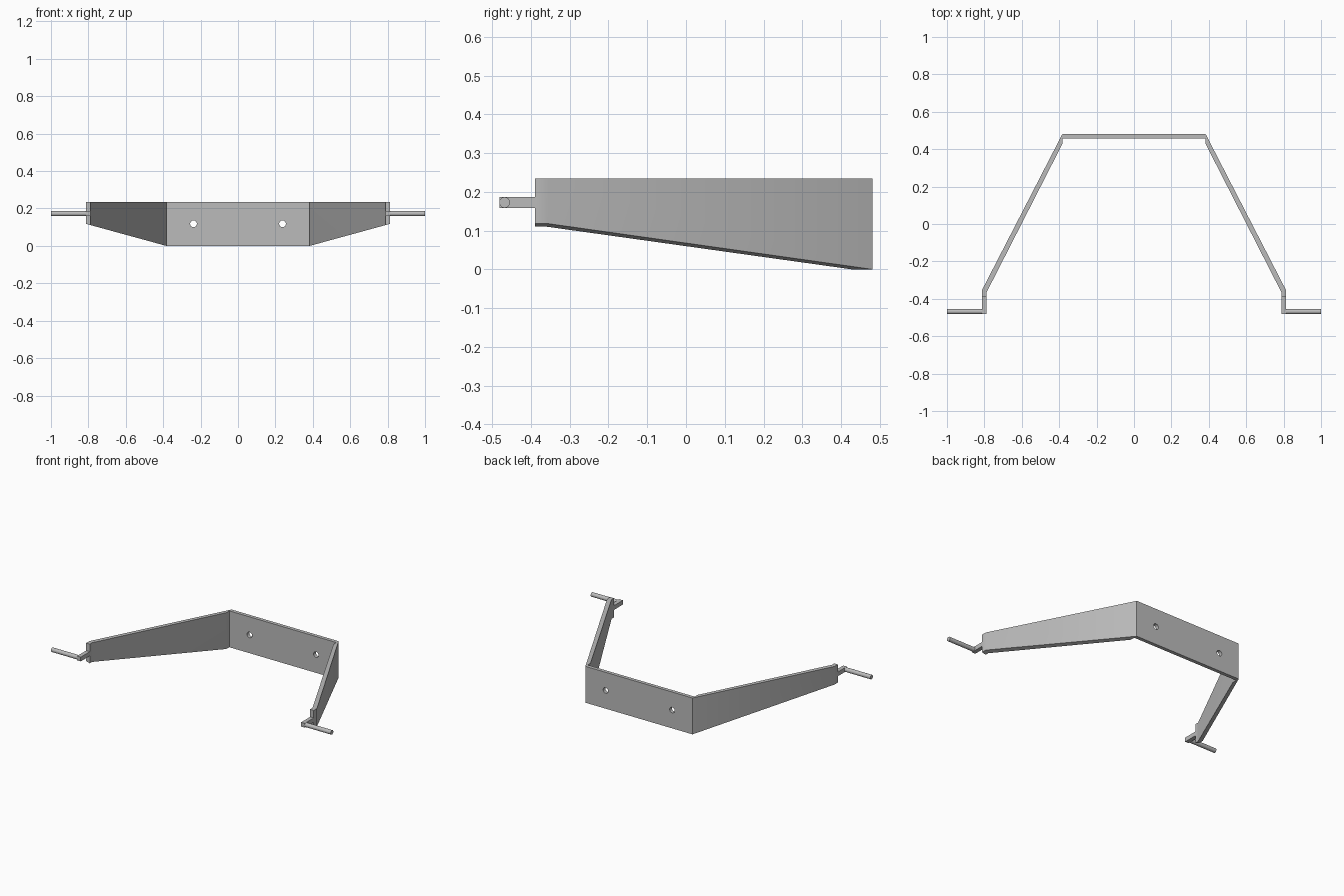
import bpy
import bmesh
from math import pi, radians
from mathutils import Matrix, Vector

if "Cube" in bpy.data.objects:
    bpy.data.objects.remove(bpy.data.objects["Cube"], do_unlink=True)

steel = bpy.data.materials.new("grey steel")
steel.use_nodes = True
GREY = (0.5, 0.5, 0.5, 1)
steel.diffuse_color = GREY
steel.node_tree.nodes["Principled BSDF"].inputs["Base Color"].default_value = GREY

TOP = 0.235
BEND_X, END_X = 0.383, 0.814
BACK_Y, PLATE_Y = 0.481, 0.458
PIN_Y, PIN_Z, PIN_R = -0.468, 0.1725, 0.0138


def finish(name, bm, smooth=True):
    bmesh.ops.recalc_face_normals(bm, faces=bm.faces)
    mesh = bpy.data.meshes.new(name)
    bm.to_mesh(mesh)
    bm.free()
    mesh.materials.append(steel)
    obj = bpy.data.objects.new(name, mesh)
    bpy.context.collection.objects.link(obj)
    bpy.ops.object.select_all(action="DESELECT")
    obj.select_set(True)
    bpy.context.view_layer.objects.active = obj
    if smooth:
        bpy.ops.object.shade_smooth_by_angle(angle=radians(30))
    return obj


def box(name, low, high):
    low, high = Vector(low), Vector(high)
    bm = bmesh.new()
    bmesh.ops.create_cube(bm, size=1, matrix=Matrix.Translation((low + high) / 2)
                          @ Matrix.Diagonal((*(high - low), 1)))
    return finish(name, bm, smooth=False)


def rod(name, start, end, radius, axis, sides=32):
    start, end = Vector(start), Vector(end)
    bm = bmesh.new()
    bmesh.ops.create_cone(bm, cap_ends=True, segments=sides, radius1=radius, radius2=radius,
                          depth=(end - start).length,
                          matrix=Matrix.Translation((start + end) / 2) @ Matrix.Rotation(pi / 2, 4, axis))
    return finish(name, bm)


# Back plate with two drilled holes
plate = box("back_plate", (-BEND_X, PLATE_Y, 0), (BEND_X, BACK_Y, TOP))
for side in (-1, 1):
    x = side * 0.238
    drill = rod("hole_cutter", (x, PLATE_Y - 0.1, 0.118), (x, BACK_Y + 0.1, 0.118), 0.018, "X")
    drill.hide_render = True
    cut = plate.modifiers.new("hole", "BOOLEAN")
    cut.operation = "DIFFERENCE"
    cut.solver = "EXACT"
    cut.object = drill
    bpy.context.view_layer.objects.active = plate
    bpy.ops.object.modifier_apply(modifier=cut.name)
    bpy.data.objects.remove(drill, do_unlink=True)


# Tapered arm: plan outline raised to the top, underside rising outward
def arm(name, side):
    outer = [(BEND_X, BACK_Y), (END_X, -0.356), (END_X, -0.389)]
    inner = [(0.788, -0.389), (0.788, -0.365), (BEND_X, 0.428)]
    outline = outer + inner
    bm = bmesh.new()
    low = [bm.verts.new((side * x, y, 0.118 * (x - BEND_X) / (END_X - BEND_X))) for x, y in outline]
    high = [bm.verts.new((side * x, y, TOP)) for x, y in outline]
    count = len(outline)
    for i in range(count):
        j = (i + 1) % count
        bm.faces.new((low[i], low[j], high[j], high[i]))
    for ring in (low, high):
        bm.faces.new((ring[0], ring[1], ring[4], ring[5]))
        bm.faces.new((ring[1], ring[2], ring[3], ring[4]))
    return finish(name, bm)


for label, side in (("left", 1), ("right", -1)):
    arm(label + "_arm", side)
    # Narrow tab reaching forward from the arm end
    xs = sorted((side * 0.788, side * END_X))
    box(label + "_tab", (xs[0], -0.481, PIN_Z - PIN_R), (xs[1], -0.385, PIN_Z + PIN_R))
    # Round pin pointing outward
    rod(label + "_pin", (side * 0.8, PIN_Y, PIN_Z), (side, PIN_Y, PIN_Z), PIN_R, "Y")
